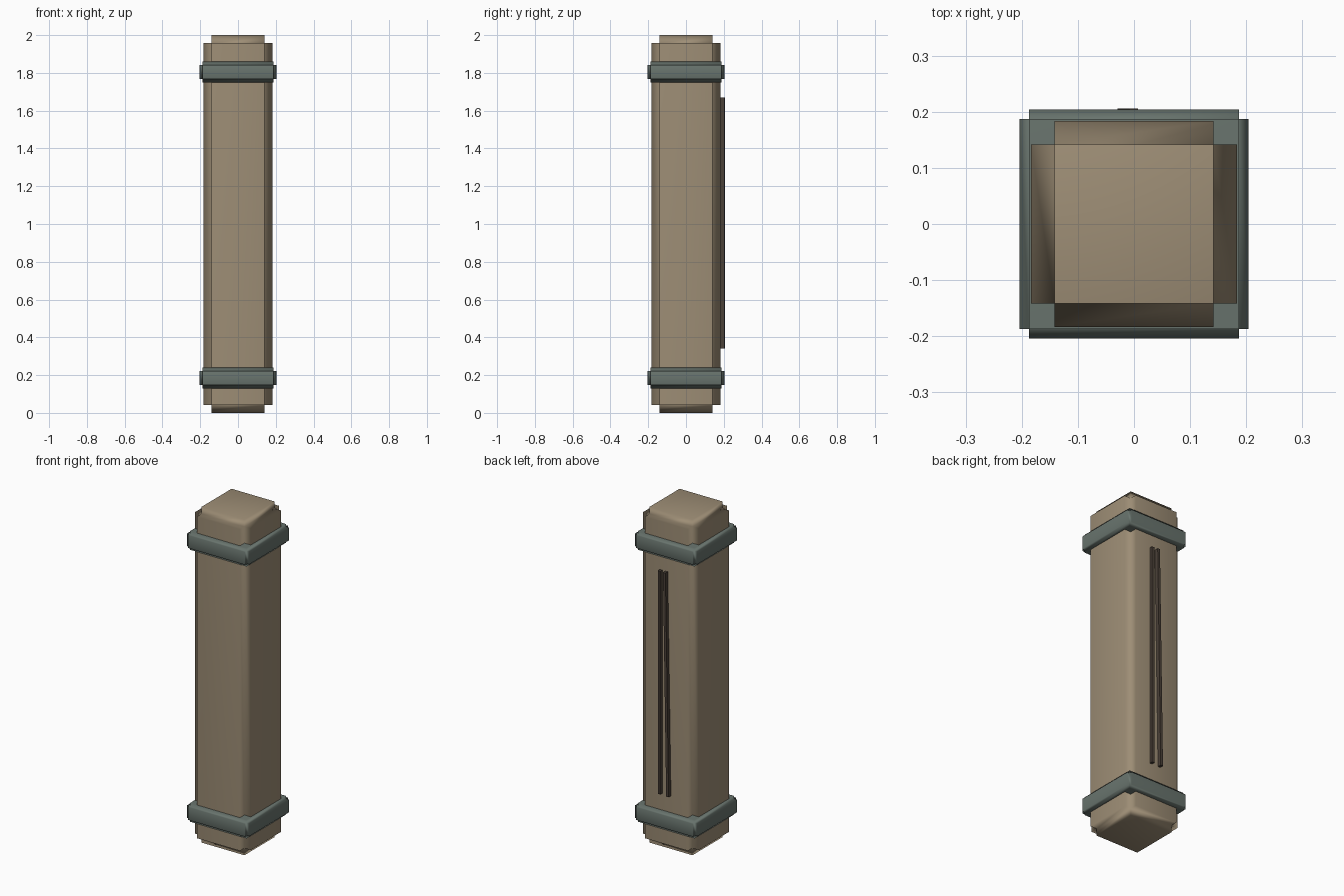
import bpy
import math

default = bpy.data.objects.get("Cube")
if default:
    bpy.data.objects.remove(default, do_unlink=True)


def material(name, colour):
    mat = bpy.data.materials.new(name)
    mat.use_nodes = True
    mat.diffuse_color = (*colour, 1)
    mat.node_tree.nodes["Principled BSDF"].inputs["Base Color"].default_value = (*colour, 1)
    return mat


wood = material("tan wood", (0.34, 0.27, 0.18))
metal = material("grey green metal", (0.14, 0.175, 0.155))
dark = material("dark crack brown", (0.07, 0.052, 0.04))


def block(name, size, centre, mat, notch=0, tilt=0):
    """Box whose edges are optionally cut back into square notches."""
    bpy.ops.mesh.primitive_cube_add(size=1, location=centre)
    obj = bpy.context.object
    obj.name = name
    obj.scale = size
    bpy.ops.object.transform_apply(location=False, rotation=False, scale=True)
    obj.rotation_euler.y = tilt
    obj.data.materials.append(mat)
    if notch:
        bevel = obj.modifiers.new("square notch", 'BEVEL')
        bevel.width = notch
        bevel.segments = 2
        bevel.profile = 0
        bevel.limit_method = 'NONE'
        # Soft shading inside the notches, flat broad faces
        bpy.ops.object.shade_smooth()
        normals = obj.modifiers.new("broad face normals", 'WEIGHTED_NORMAL')
        normals.mode = 'FACE_AREA'
    return obj


# Timber post with notched edges
block("beam", (0.367, 0.367, 2), (0, 0, 1), wood, notch=0.042)

# Metal straps around both ends
for name, z in (("lower_band", 0.185), ("upper_band", 1.805)):
    block(name, (0.408, 0.408, 0.11), (0, 0, z), metal, notch=0.017)

# Two long raised cracks on the back
block("straight_crack", (0.016, 0.03, 1.33), (0.036, 0.188, 1.005), dark)
block("slanted_crack", (0.016, 0.034, 1.33), (-0.011, 0.189, 1.005), dark,
      tilt=math.radians(0.9))
